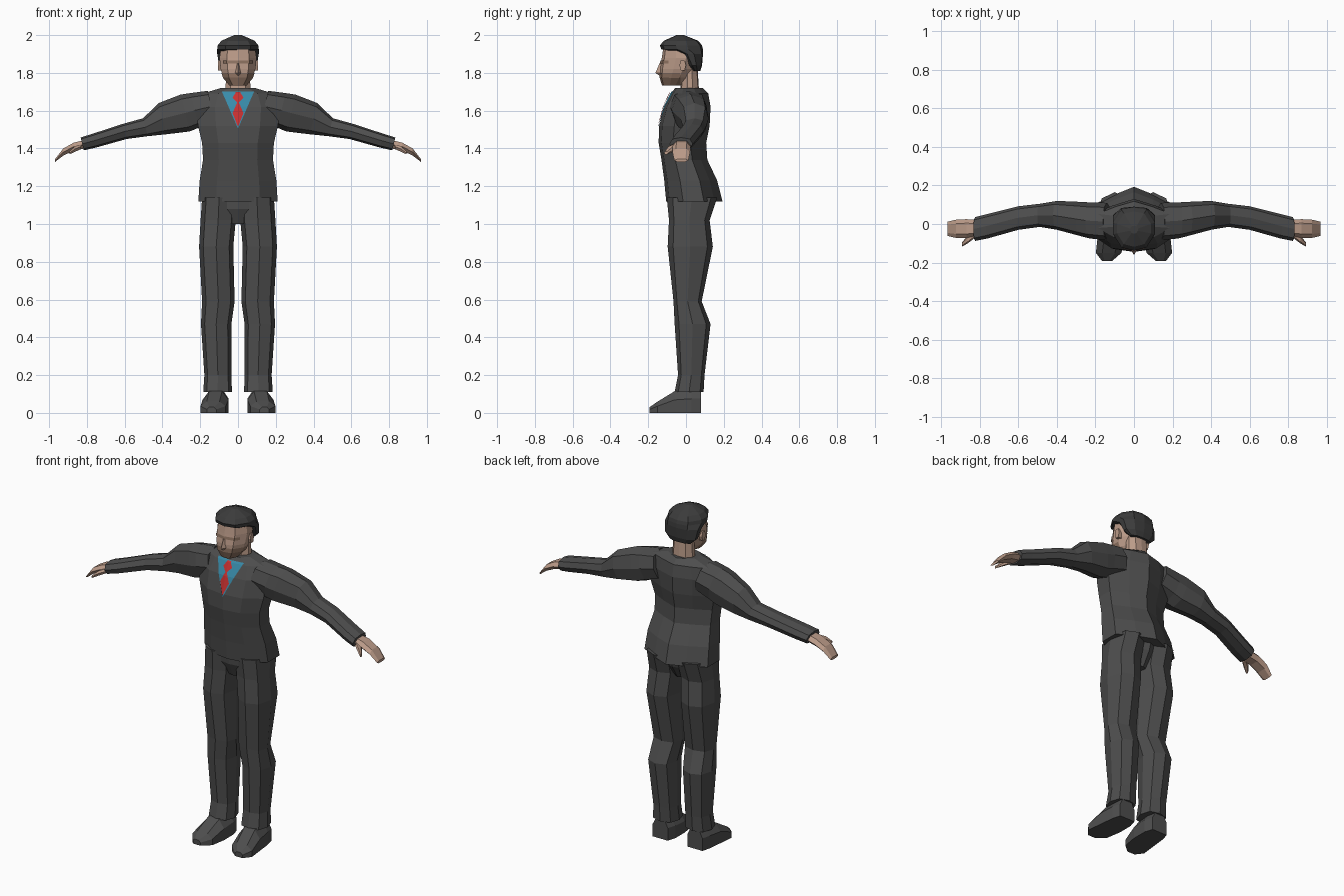
import bpy, bmesh
from math import cos, sin, pi
from mathutils import Vector

if "Cube" in bpy.data.objects:
    bpy.data.objects.remove(bpy.data.objects["Cube"])


def material(name, rgb):
    m = bpy.data.materials.new(name)
    m.diffuse_color = (*rgb, 1)
    m.use_nodes = True
    m.node_tree.nodes["Principled BSDF"].inputs["Base Color"].default_value = m.diffuse_color
    return m


SUIT = material("suit_grey", (0.075, 0.075, 0.075))
HAIR = material("hair_dark", (0.045, 0.045, 0.045))
SKIN = material("skin", (0.50, 0.33, 0.25))
STUBBLE = material("stubble", (0.27, 0.17, 0.12))
SHIRT = material("shirt_blue", (0.04, 0.26, 0.40))
TIE = material("tie_red", (0.58, 0.03, 0.03))


def to_object(name, bm, mat):
    me = bpy.data.meshes.new(name)
    bm.to_mesh(me)
    bm.free()
    me.materials.append(mat)
    ob = bpy.data.objects.new(name, me)
    bpy.context.collection.objects.link(ob)
    return ob


def loft(name, rings, mat):
    """Skin a row of equal-sized rings and cap both ends."""
    bm = bmesh.new()
    rows = [[bm.verts.new(p) for p in r] for r in rings]
    n = len(rows[0])
    for a, b in zip(rows, rows[1:]):
        for i in range(n):
            j = (i + 1) % n
            bm.faces.new((a[i], a[j], b[j], b[i]))
    bm.faces.new(rows[0])
    bm.faces.new(rows[-1])
    bmesh.ops.recalc_face_normals(bm, faces=bm.faces)
    return to_object(name, bm, mat)


def pair(name, rings, mat):
    """Left and right copies of a loft."""
    for side, s in (("left", 1), ("right", -1)):
        loft(f"{side}_{name}", [[(x * s, y, z) for x, y, z in r] for r in rings], mat)


def level(shape, z, w, yf, yb):
    """Symmetric horizontal ring from a half outline of (width, depth) fractions."""
    half = [(x * w, yf + t * (yb - yf), z) for x, t in shape]
    return half + [(-x, y, z) for x, y, z in half[-2:0:-1]]


def oval(lo_u, hi_u, lo_v, hi_v, n=8, e=0.8):
    """Slightly squared ring filling a rectangle."""
    def f(c):
        return (1 if c > 0 else -1) * abs(c) ** e
    return [((lo_u + hi_u) / 2 + (hi_u - lo_u) / 2 * f(cos(2 * pi * i / n)),
             (lo_v + hi_v) / 2 + (hi_v - lo_v) / 2 * f(sin(2 * pi * i / n))) for i in range(n)]


def inlay(name, src, poly, mat, off, ymax):
    """Patch of the front of src inside a convex xz polygon (counter-clockwise seen from front)."""
    bm = bmesh.new()
    bm.from_mesh(src.data)
    cuts = [(Vector((0, ymax, 0)), Vector((0, 1, 0)))]
    for (x0, z0), (x1, z1) in zip(poly, poly[1:] + poly[:1]):
        cuts.append((Vector((x0, 0, z0)), Vector((z1 - z0, 0, x0 - x1))))
    for co, no in cuts:
        bmesh.ops.bisect_plane(bm, geom=bm.verts[:] + bm.edges[:] + bm.faces[:],
                               plane_co=co, plane_no=no.normalized(), clear_outer=True)
    bm.normal_update()
    for v in bm.verts:
        v.co += v.normal * off
    return to_object(name, bm, mat)


BODY = [(0, 0), (.55, .06), (1, .3), (1, .67), (.5, .86), (0, 1)]
SKULL = [(0, 0), (.6, .07), (1, .38), (1, .65), (.6, .95), (0, 1)]
WEDGE = [(0, 0), (1, .7), (0, 1)]

# Jacket with shirt opening and tie
jacket = loft("jacket", [level(BODY, *r) for r in (
    (1.12, .21, -.105, .193), (1.23, .203, -.115, .165), (1.34, .185, -.13, .113),
    (1.43, .19, -.145, .107), (1.52, .212, -.142, .125), (1.62, .222, -.115, .13),
    (1.69, .19, -.08, .118), (1.72, .09, -.058, .09))], SUIT)
inlay("shirt", jacket, [(0, 1.505), (.085, 1.70), (-.085, 1.70)], SHIRT, .003, -.02)
inlay("tie_blade", jacket, [(0, 1.515), (.028, 1.585), (0, 1.65), (-.028, 1.585)], TIE, .007, -.02)
inlay("tie_knot", jacket, [(0, 1.635), (.028, 1.665), (.012, 1.69), (-.012, 1.69), (-.028, 1.665)],
      TIE, .009, -.02)

# Sleeves: x, z low, z high, y front, y back; the cuff leans outward
sleeve = ((.14, 1.54, 1.705, -.085, .11), (.23, 1.51, 1.693, -.075, .112), (.28, 1.49, 1.685, -.062, .115),
          (.40, 1.475, 1.64, -.03, .12), (.49, 1.465, 1.56, -.015, .105), (.60, 1.45, 1.53, -.03, .092),
          (.76, 1.405, 1.478, -.075, .052), (.825, 1.39, 1.458, -.088, .036))
pair("sleeve", [[(x + .25 * (z - (zl + zh) / 2), y, z) for y, z in oval(yf, yb, zl, zh)]
                for x, zl, zh, yf, yb in sleeve], SUIT)

# Hands and thumbs
for part, rows in (("hand", ((.80, 1.40, 1.45, -.065, .02), (.87, 1.385, 1.433, -.072, .025),
                             (.925, 1.36, 1.402, -.072, .022), (.968, 1.328, 1.345, -.062, .012))),
                   ("thumb", ((.83, 1.395, 1.425, -.075, -.035), (.865, 1.38, 1.412, -.102, -.06),
                              (.892, 1.368, 1.385, -.116, -.095)))):
    pair(part, [[(x, y, z) for y, z in oval(yf, yb, zl, zh, 6)] for x, zl, zh, yf, yb in rows], SKIN)

# Trousers
loft("trouser_seat", [level(BODY, *r) for r in (
    (1.15, .18, -.09, .15), (1.08, .15, -.085, .13), (1.0, .06, -.05, .08))], SUIT)
leg = ((1.14, .01, .19, -.102, .165), (1.02, .012, .198, -.09, .125), (.88, .025, .206, -.097, .142),
       (.59, .018, .19, -.066, .083), (.47, .035, .196, -.06, .13),
       (.20, .035, .178, -.042, .098), (.11, .032, .184, -.06, .093))
pair("trouser_leg", [[(x, y, z) for x, y in oval(xi, xo, yf, yb)] for z, xi, xo, yf, yb in leg], SUIT)


# Shoes: y, inner x, outer x, top height
def sole(y, xi, xo, h):
    d = (xo - xi) * .25
    return [(xi, y, 0), (xi, y, h * .6), (xi + d, y, h), (xo - d, y, h), (xo, y, h * .6), (xo, y, 0)]


pair("shoe", [sole(*r) for r in ((.08, .065, .165, .125), (.03, .05, .178, .125), (-.06, .05, .188, .115),
                                 (-.15, .065, .198, .06), (-.193, .115, .165, .03))], SUIT)

# Neck and head
loft("neck", [level(SKULL, *r) for r in (
    (1.68, .082, -.072, .08), (1.72, .066, -.03, .068), (1.85, .06, -.02, .06))], SKIN)
head = loft("head", [level(SKULL, *r) for r in (
    (1.735, .045, -.125, -.02), (1.775, .078, -.138, .02), (1.82, .092, -.138, .05),
    (1.88, .098, -.128, .07), (1.95, .088, -.118, .06))], SKIN)
inlay("stubble", head, [(-.2, 1.73), (.2, 1.73), (.2, 1.80), (.03, 1.785), (-.03, 1.785), (-.2, 1.80)][:3]
      + [(-.2, 1.80)], STUBBLE, .002, -.03)
inlay("brow", head, [(-.075, 1.85), (.075, 1.85), (.075, 1.866), (-.075, 1.866)], STUBBLE, .005, -.05)
loft("nose", [level(WEDGE, *r) for r in (
    (1.86, .010, -.136, -.11), (1.80, .020, -.162, -.11), (1.785, .018, -.14, -.11))], SKIN)
pair("ear", [[(x, y, z) for y, z in oval(-.035, .0, 1.81, 1.87, 6)] for x in (.08, .106)], SKIN)

# Hair, sweeping down behind the ears
loft("hair", [level(SKULL, *r) for r in (
    (1.81, .068, .03, .075), (1.84, .10, .0, .085), (1.90, .110, -.045, .09), (1.925, .110, -.13, .09),
    (1.945, .108, -.138, .085), (1.97, .088, -.118, .065), (2.0, .02, -.05, -.01))], HAIR)
